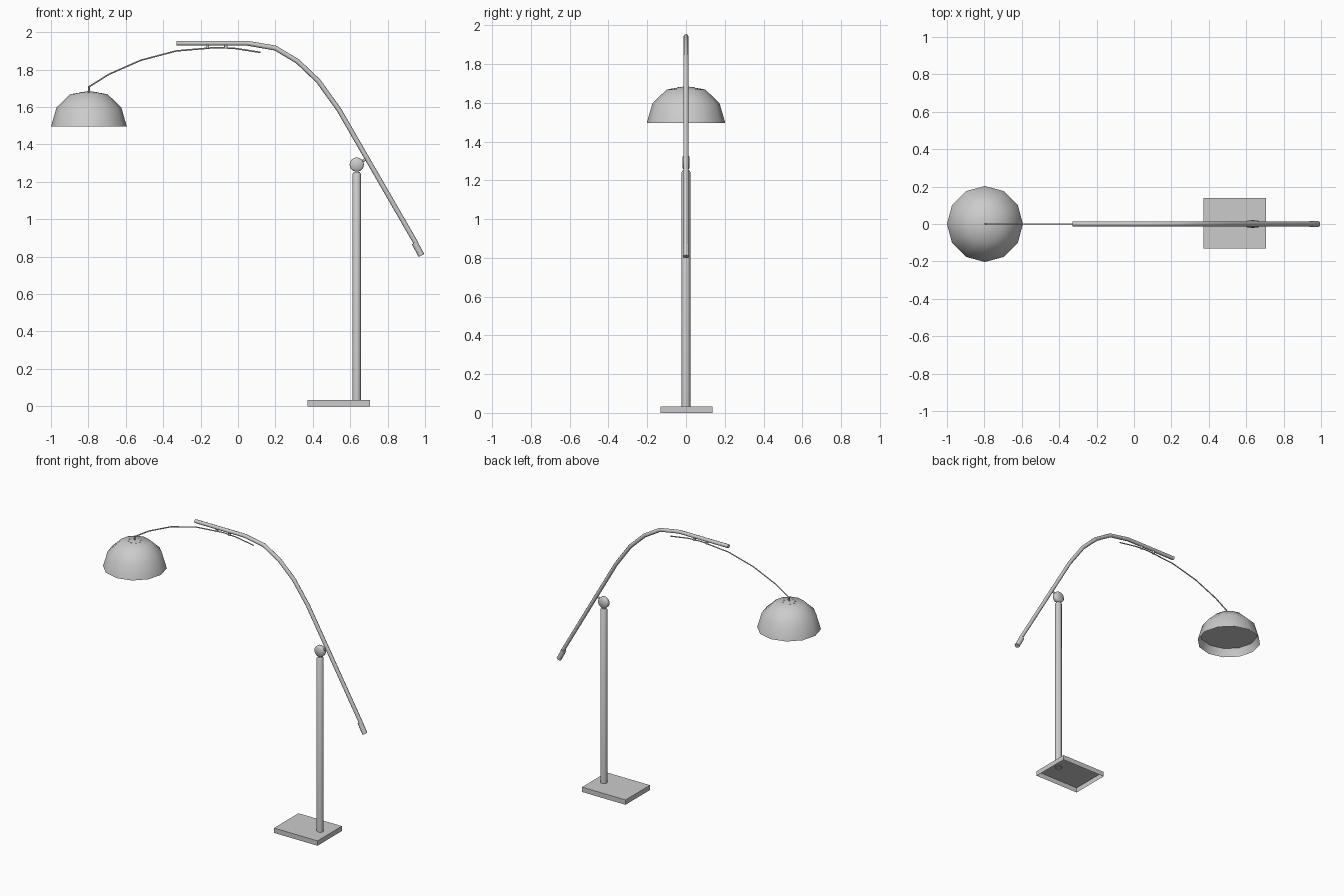
import bpy, bmesh, math
from mathutils import Vector

if "Cube" in bpy.data.objects:
    bpy.data.objects.remove(bpy.data.objects["Cube"])


def add_mesh(name, bm, smooth=35):
    me = bpy.data.meshes.new(name)
    bmesh.ops.recalc_face_normals(bm, faces=bm.faces)
    bm.to_mesh(me)
    bm.free()
    ob = bpy.data.objects.new(name, me)
    bpy.context.collection.objects.link(ob)
    if smooth:
        bpy.ops.object.select_all(action='DESELECT')
        bpy.context.view_layer.objects.active = ob
        ob.select_set(True)
        bpy.ops.object.shade_smooth_by_angle(angle=math.radians(smooth))
    return ob


def tube(name, path, radius, sides):
    """Capped tube along (x, z) points in the y = 0 plane, mitred at bends."""
    bm = bmesh.new()
    pts = [Vector((x, 0, z)) for x, z in path]
    rings = []
    for i, p in enumerate(pts):
        a = (p - pts[i - 1]).normalized() if i else (pts[1] - p).normalized()
        b = (pts[i + 1] - p).normalized() if i < len(pts) - 1 else a
        t = (a + b).normalized()
        n = Vector((-t.z, 0, t.x)) / t.dot(a)
        rings.append([bm.verts.new(p + radius * (n * math.cos(k) + Vector((0, 1, 0)) * math.sin(k)))
                      for k in (2 * math.pi * j / sides for j in range(sides))])
    for r, s in zip(rings, rings[1:]):
        for j in range(sides):
            k = (j + 1) % sides
            bm.faces.new((r[j], r[k], s[k], s[j]))
    bm.faces.new(rings[0])
    bm.faces.new(rings[-1])
    return add_mesh(name, bm, 50)


def lathe(name, profile, centre, sides, axis='Z', smooth=50):
    """Spin an (r, h) profile around z, or around y when axis is 'Y'."""
    bm = bmesh.new()
    vs = [bm.verts.new((r, 0, h)) for r, h in profile]
    edges = [bm.edges.new(e) for e in zip(vs, vs[1:])]
    bmesh.ops.spin(bm, geom=vs + edges, cent=(0, 0, 0), axis=(0, 0, 1),
                   angle=2 * math.pi, steps=sides, use_duplicate=False)
    bmesh.ops.remove_doubles(bm, verts=bm.verts, dist=1e-5)
    for v in bm.verts:
        if axis == 'Y':
            v.co = Vector((v.co.x, -v.co.z, v.co.y))
        v.co += Vector(centre)
    return add_mesh(name, bm, smooth)


# Base slab, open underneath
bm = bmesh.new()
bmesh.ops.create_cube(bm, size=1)
for v in bm.verts:
    v.co = Vector((0.539 + v.co.x * 0.336, 0.003 + v.co.y * 0.27, 0.017 + v.co.z * 0.034))
bmesh.ops.delete(bm, geom=[f for f in bm.faces if f.normal.z < -0.5], context='FACES_ONLY')
add_mesh("base", bm, 0)

# Upright post and pivot disc
PX = 0.635
lathe("post", [(0.022, 0.03), (0.022, 1.243), (0.016, 1.252), (0, 1.252)], (PX, 0, 0), 16)
lathe("pivot_disc", [(0, -0.018), (0.03, -0.018), (0.038, -0.01), (0.038, 0.01),
                     (0.03, 0.018), (0, 0.018)], (PX, 0, 1.292), 24, 'Y')
tube("pivot_pin", [(PX + 0.02, 1.302), (0.692, 1.328)], 0.007, 8)

# Bent main arm and end grip
tube("main_arm", [(-0.33, 1.941), (0.05, 1.941), (0.2, 1.915), (0.32, 1.843),
                  (0.43, 1.738), (0.54, 1.585), (0.955, 0.866)], 0.013, 8)
tube("arm_grip", [(0.944, 0.874), (0.981, 0.806)], 0.017, 10)

# Thin extension rod with two clips
tube("extension_rod", [(-0.797, 1.708), (-0.69, 1.775), (-0.52, 1.850), (-0.33, 1.900),
                       (-0.12, 1.918), (-0.02, 1.914), (0.12, 1.892)], 0.004, 6)
for i, x in enumerate((-0.163, -0.065)):
    lathe(f"rod_clip_{i + 1}", [(0, 1.912), (0.009, 1.912), (0.009, 1.932), (0, 1.932)], (x, 0, 0), 8)

# Shade, diffuser, hanger and vent dots
SX = -0.797
lathe("shade", [(0.203, 1.495), (0.173, 1.598), (0.1, 1.668), (0, 1.686)], (SX, 0, 0), 12)
lathe("diffuser", [(0.186, 1.55), (0, 1.55)], (SX, 0, 0), 12)
tube("shade_hanger", [(SX, 1.67), (SX, 1.713)], 0.005, 8)
for i in range(8):
    a = math.tau * i / 8
    lathe(f"vent_dot_{i + 1}", [(0.004, 1.675), (0.004, 1.681), (0, 1.681)],
          (SX + 0.04 * math.cos(a), 0.04 * math.sin(a), 0), 6)
